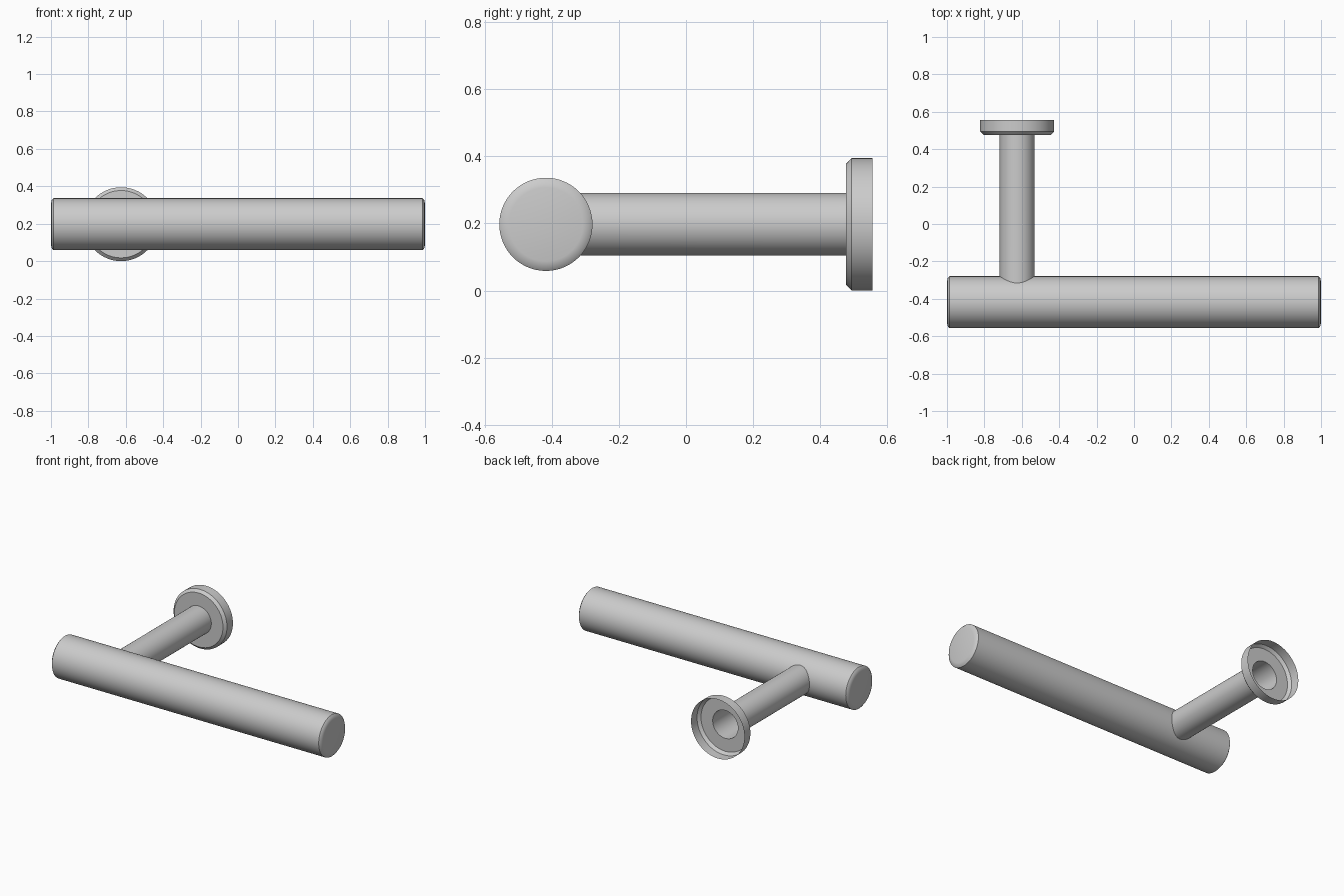
import bpy, bmesh, math

if "Cube" in bpy.data.objects:
    bpy.data.objects.remove(bpy.data.objects["Cube"])

SEG = 64
CZ = 0.1975                     # height of all axes
BAR_Y, BAR_R = -0.418, 0.139
STEM_X, STEM_R = -0.625, 0.0935


def lathe(name, profile, place):
    """Revolve (along, radius) points; place(along, u, v) gives the position."""
    bm = bmesh.new()
    rings = []
    for a, r in profile:
        if r == 0:
            rings.append([bm.verts.new(place(a, 0, 0))])
            continue
        rings.append([bm.verts.new(place(a, r * math.cos(2 * math.pi * i / SEG),
                                         r * math.sin(2 * math.pi * i / SEG)))
                      for i in range(SEG)])
    for p, q in zip(rings, rings[1:]):
        for i in range(SEG):
            j = (i + 1) % SEG
            loop = [p[i % len(p)], p[j % len(p)], q[j % len(q)], q[i % len(q)]]
            bm.faces.new(list(dict.fromkeys(loop)))
    bmesh.ops.recalc_face_normals(bm, faces=bm.faces)
    # open shells: make sure the outside faces away from the axis
    wall = max(bm.faces, key=lambda f: f.calc_area() if len(f.verts) == 4 else 0)
    c = wall.calc_center_median()
    axis = sum((v.co for v in bm.verts), c * 0) / len(bm.verts)
    if (c - axis).dot(wall.normal) < 0:
        bmesh.ops.reverse_faces(bm, faces=bm.faces)
    mesh = bpy.data.meshes.new(name)
    bm.to_mesh(mesh)
    bm.free()
    ob = bpy.data.objects.new(name, mesh)
    bpy.context.collection.objects.link(ob)
    bpy.ops.object.select_all(action='DESELECT')
    ob.select_set(True)
    bpy.context.view_layer.objects.active = ob
    bpy.ops.object.shade_smooth_by_angle(angle=math.radians(30))
    return ob


def along_x(a, u, v):
    return (a, BAR_Y + u, CZ + v)


def along_y(a, u, v):
    return (STEM_X + u, a, CZ + v)


def stem_place(a, u, v):
    # the front end follows the curve of the bar
    if a < 0:
        a = BAR_Y + math.sqrt(BAR_R ** 2 - v ** 2) - 0.002
    return along_y(a, u, v)


# Grip bar with softly eased ends
end = [(1.0, 0), (1.0, 0.11), (0.996, 0.128), (0.987, BAR_R)]
lathe("grip_bar", end + [(-x, r) for x, r in reversed(end)], along_x)

# Hollow stem joining the bar to the wall plate
lathe("stem", [(-0.3, STEM_R), (0.477, STEM_R)], stem_place)

# Wall plate: thin cup, open at the back, chamfered at the front
lathe("wall_plate", [(0.477, STEM_R), (0.477, 0.180),
                     (0.494, 0.1975), (0.557, 0.1975)], along_y)
